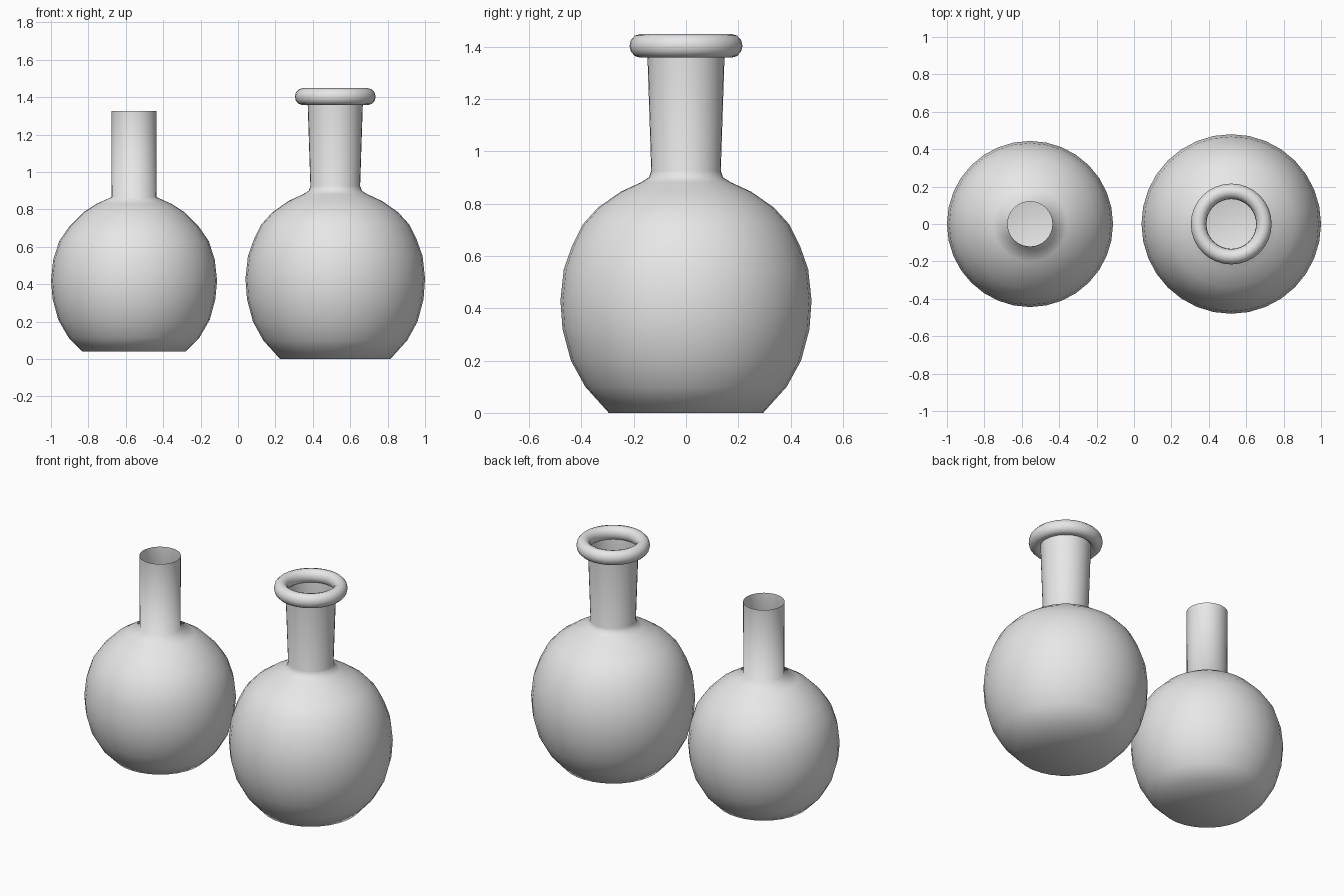
import bpy
import bmesh
from math import tau
from mathutils import Matrix

cube = bpy.data.objects.get("Cube")
if cube:
    bpy.data.objects.remove(cube, do_unlink=True)

SEGMENTS = 32

grey = bpy.data.materials.new("light_grey")
grey.use_nodes = True
colour = (0.8, 0.8, 0.8, 1)
grey.diffuse_color = colour
grey.node_tree.nodes["Principled BSDF"].inputs["Base Color"].default_value = colour


def lathe(name, profile, x):
    """Turn a profile of (radius, height) points around a vertical axis."""
    bm = bmesh.new()
    verts = [bm.verts.new((r, 0, z)) for r, z in profile]
    edges = [bm.edges.new(pair) for pair in zip(verts, verts[1:])]
    bmesh.ops.spin(bm, geom=verts + edges, cent=(0, 0, 0), axis=(0, 0, 1),
                   angle=tau, steps=SEGMENTS)
    bmesh.ops.remove_doubles(bm, verts=bm.verts, dist=0.0005)
    bmesh.ops.recalc_face_normals(bm, faces=bm.faces)
    mesh = bpy.data.meshes.new(name)
    bm.to_mesh(mesh)
    bm.free()
    mesh.shade_smooth()
    mesh.materials.append(grey)
    obj = bpy.data.objects.new(name, mesh)
    obj.location.x = x
    bpy.context.collection.objects.link(obj)
    return obj


# Round flask with a flat base and a slightly flared, open neck
FLASK_X = 0.52
lathe("flask", [
    (0, 0), (0.295, 0), (0.385, 0.10), (0.44, 0.20), (0.472, 0.32),
    (0.48, 0.43), (0.467, 0.55), (0.435, 0.64), (0.395, 0.72),
    (0.336, 0.785), (0.25, 0.845), (0.17, 0.882), (0.142, 0.90),
    (0.133, 0.925), (0.148, 1.38)], FLASK_X)

# Rolled lip around the mouth of the flask
bpy.ops.mesh.primitive_torus_add(
    major_segments=SEGMENTS, minor_segments=12, major_radius=0.175,
    minor_radius=0.041, location=(FLASK_X, 0, 1.403))
lip = bpy.context.object
lip.name = "flask_lip"
lip.data.transform(Matrix.Diagonal((1, 1, 1.1, 1)))
lip.data.shade_smooth()
lip.data.materials.append(grey)

# Smaller liquid body with a straight, open neck
lathe("liquid", [
    (0, 0.04), (0.277, 0.04), (0.35, 0.115), (0.405, 0.21), (0.435, 0.32),
    (0.444, 0.42), (0.432, 0.53), (0.40, 0.63), (0.345, 0.71),
    (0.27, 0.785), (0.20, 0.83), (0.12, 0.866), (0.121, 1.326)], -0.556)
